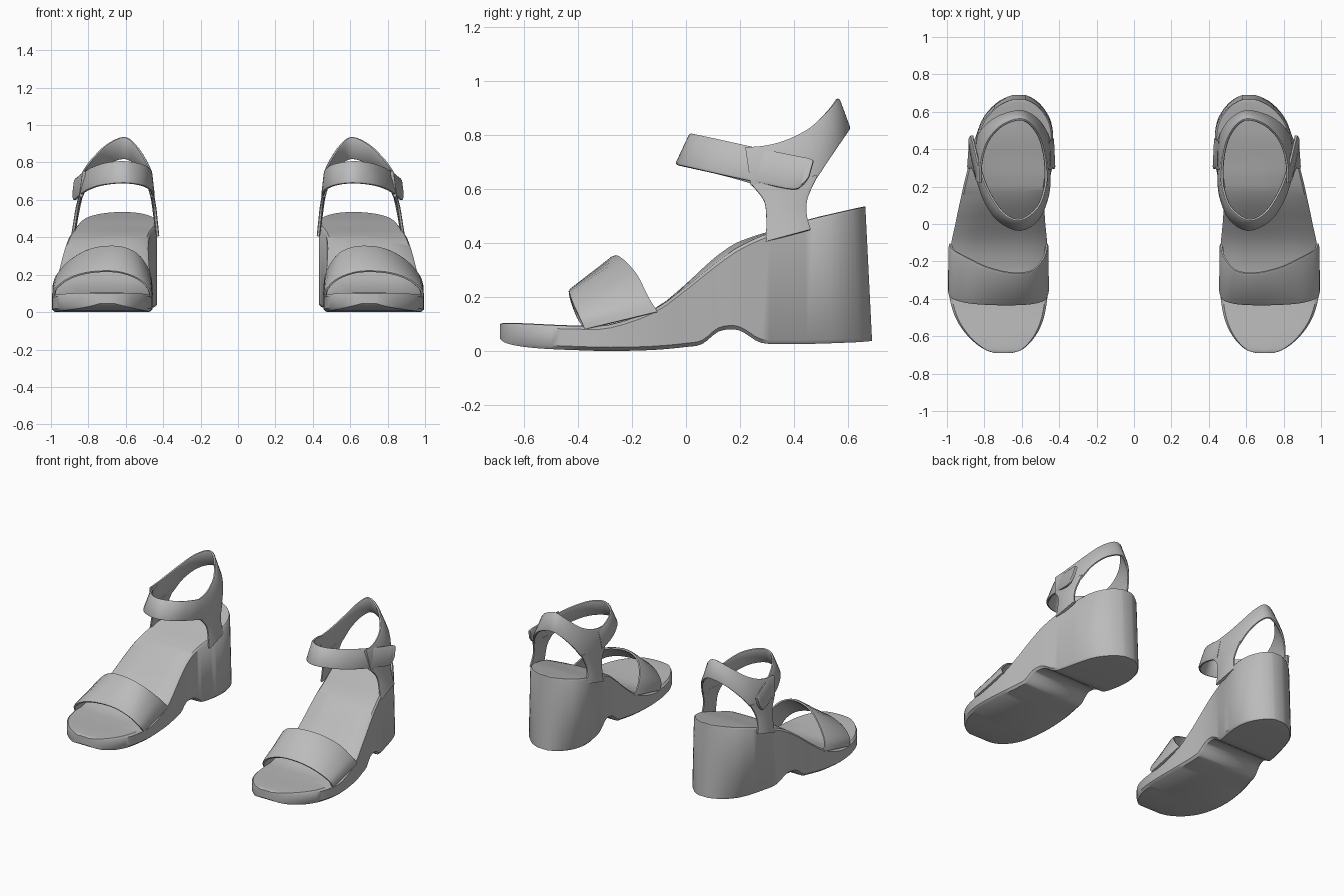
import bpy, bmesh, math
from mathutils import Vector

mat = bpy.data.materials.new("plain grey")
mat.diffuse_color = (0.5, 0.5, 0.5, 1)


def smooth_rows(rows, n):
    """Catmull-Rom interpolation of equal-length rows."""
    rows = [Vector(r) for r in rows]
    out = []
    for i in range(len(rows) - 1):
        p0, p1 = rows[max(i - 1, 0)], rows[i]
        p2, p3 = rows[i + 1], rows[min(i + 2, len(rows) - 1)]
        for k in range(n):
            t = k / n
            out.append(0.5 * (2 * p1 + (p2 - p0) * t + (2 * p0 - 5 * p1 + 4 * p2 - p3) * t * t
                              + (3 * p1 - p0 - 3 * p2 + p3) * t ** 3))
    return out + [rows[-1]]


def skin(name, rings):
    """Join rings of points into a closed body, mirrored to the other shoe."""
    bm = bmesh.new()
    vs = [[bm.verts.new(p) for p in r] for r in rings]
    n = len(vs[0])
    for a, b in zip(vs, vs[1:]):
        for j in range(n):
            k = (j + 1) % n
            bm.faces.new((a[j], a[k], b[k], b[j]))
    bm.faces.new(vs[0])
    bm.faces.new(vs[-1])
    bmesh.ops.recalc_face_normals(bm, faces=bm.faces)
    me = bpy.data.meshes.new(name)
    bm.to_mesh(me)
    bm.free()
    me.materials.append(mat)
    ob = bpy.data.objects.new(name, me)
    bpy.context.collection.objects.link(ob)
    bpy.ops.object.select_all(action='DESELECT')
    ob.select_set(True)
    bpy.context.view_layer.objects.active = ob
    bpy.ops.object.shade_smooth_by_angle(angle=math.radians(42))
    ob.modifiers.new("other shoe", 'MIRROR').use_mirror_merge = False


def strap(name, edges, n=4, t=0.009):
    """Flat band between two edge curves; each row is (edge A xyz, edge B xyz)."""
    rows = smooth_rows([a + b for a, b in edges], n)
    pts = [(Vector(r[:3]), Vector(r[3:])) for r in rows]
    rings = []
    for i, (a, b) in enumerate(pts):
        lo, hi = pts[max(i - 1, 0)], pts[min(i + 1, len(pts) - 1)]
        nrm = (hi[0] + hi[1] - lo[0] - lo[1]).cross(b - a).normalized() * t
        e = (b - a) * 0.06
        rings.append([a + nrm * 0.5, a + e + nrm, b - e + nrm, b + nrm * 0.5,
                      b - nrm * 0.5, b - e - nrm, a + e - nrm, a - nrm * 0.5])
    skin(name, rings)


# wedge sole: y, inner x, outer x, top z, bottom z
stations = [
    (-0.69, 0.655, 0.745, 0.100, 0.045),
    (-0.675, 0.605, 0.79, 0.104, 0.033),
    (-0.64, 0.56, 0.845, 0.104, 0.022),
    (-0.58, 0.515, 0.905, 0.102, 0.013),
    (-0.50, 0.482, 0.955, 0.098, 0.007),
    (-0.40, 0.464, 0.985, 0.095, 0.003),
    (-0.28, 0.458, 0.995, 0.100, 0.0),
    (-0.12, 0.463, 0.98, 0.155, 0.004),
    (0.0, 0.474, 0.955, 0.240, 0.015),
    (0.06, 0.478, 0.943, 0.288, 0.026),
    (0.12, 0.48, 0.93, 0.335, 0.072),
    (0.18, 0.477, 0.917, 0.378, 0.08),
    (0.22, 0.472, 0.908, 0.400, 0.065),
    (0.28, 0.462, 0.893, 0.428, 0.03),
    (0.38, 0.44, 0.868, 0.462, 0.026),
    (0.48, 0.432, 0.842, 0.492, 0.027),
    (0.57, 0.452, 0.805, 0.512, 0.03),
    (0.64, 0.50, 0.745, 0.527, 0.033),
    (0.675, 0.545, 0.69, 0.534, 0.036),
    (0.69, 0.58, 0.65, 0.536, 0.037)]
rings = []
for y, xi, xo, top, bot in smooth_rows(stations, 3):
    arch = 0.022 * math.exp(-((y - 0.13) / 0.14) ** 2)   # raised inner arch
    ring = []
    for u, level in [(0.03, 0), (0.5, 0), (0.97, 0), (1, 0.014), (1, -0.014), (0.975, -0.002),
                     (0.75, 0), (0.5, 0), (0.25, 0), (0.025, -0.002), (0, -0.014), (0, 0.014)]:
        upper = len(ring) in range(4, 11)
        z = top + level + arch * min(1, 2 * (1 - u)) if upper else bot + level
        lean = 0.05 * max(0, z - 0.035) * max(0, min(1, (y - 0.3) / 0.39))
        ring.append((xi + (xo - xi) * u, y - lean, z))
    rings.append(ring)
skin("wedge_sole", rings)

# toe strap: front edge, back edge
strap("toe_strap", [
    ((0.985, -0.375, 0.08), (0.982, -0.105, 0.145)),
    ((0.975, -0.395, 0.125), (0.962, -0.14, 0.20)),
    ((0.90, -0.42, 0.18), (0.89, -0.18, 0.28)),
    ((0.79, -0.43, 0.212), (0.78, -0.232, 0.338)),
    ((0.65, -0.432, 0.215), (0.64, -0.262, 0.350)),
    ((0.54, -0.425, 0.18), (0.54, -0.245, 0.31)),
    ((0.478, -0.405, 0.125), (0.482, -0.175, 0.225)),
    ((0.464, -0.375, 0.08), (0.466, -0.105, 0.145))])


def inner(p):
    """Map a point on the outer side to the narrower inner side."""
    return (0.61 - (p[0] - 0.61) * 0.66, p[1], p[2])


# heel strap: upper edge, lower edge, from the back centre along the outer side
half = [
    ((0.61, 0.56, 0.935), (0.61, 0.603, 0.82)),
    ((0.70, 0.53, 0.895), (0.71, 0.58, 0.785)),
    ((0.77, 0.46, 0.828), (0.79, 0.53, 0.71)),
    ((0.805, 0.38, 0.785), (0.835, 0.465, 0.62)),
    ((0.82, 0.30, 0.762), (0.85, 0.37, 0.575)),
    ((0.822, 0.22, 0.755), (0.84, 0.24, 0.615))]
strap("heel_strap", [(inner(a), inner(b)) for a, b in half[:0:-1]] + half)

# side legs joining the heel strap to the sole: front edge, back edge
leg = [
    ((0.884, 0.295, 0.405), (0.872, 0.462, 0.45)),
    ((0.872, 0.298, 0.48), (0.862, 0.447, 0.51)),
    ((0.860, 0.290, 0.555), (0.850, 0.452, 0.57)),
    ((0.845, 0.245, 0.615), (0.832, 0.488, 0.65))]
strap("outer_leg", leg)
strap("inner_leg", [(inner(a), inner(b)) for a, b in leg])

# ankle strap: upper edge, lower edge, from the inner side round to the rounded outer tab
strap("ankle_strap", [
    ((0.468, 0.30, 0.745), (0.453, 0.28, 0.61)),
    ((0.475, 0.20, 0.766), (0.462, 0.15, 0.648)),
    ((0.515, 0.09, 0.789), (0.515, 0.025, 0.677)),
    ((0.61, 0.022, 0.805), (0.61, -0.032, 0.69)),
    ((0.70, 0.06, 0.797), (0.725, 0.02, 0.679)),
    ((0.775, 0.17, 0.773), (0.80, 0.13, 0.654)),
    ((0.825, 0.30, 0.745), (0.845, 0.27, 0.624)),
    ((0.855, 0.42, 0.721), (0.872, 0.39, 0.60)),
    ((0.864, 0.455, 0.714), (0.878, 0.43, 0.612)),
    ((0.868, 0.473, 0.705), (0.876, 0.455, 0.642))])
